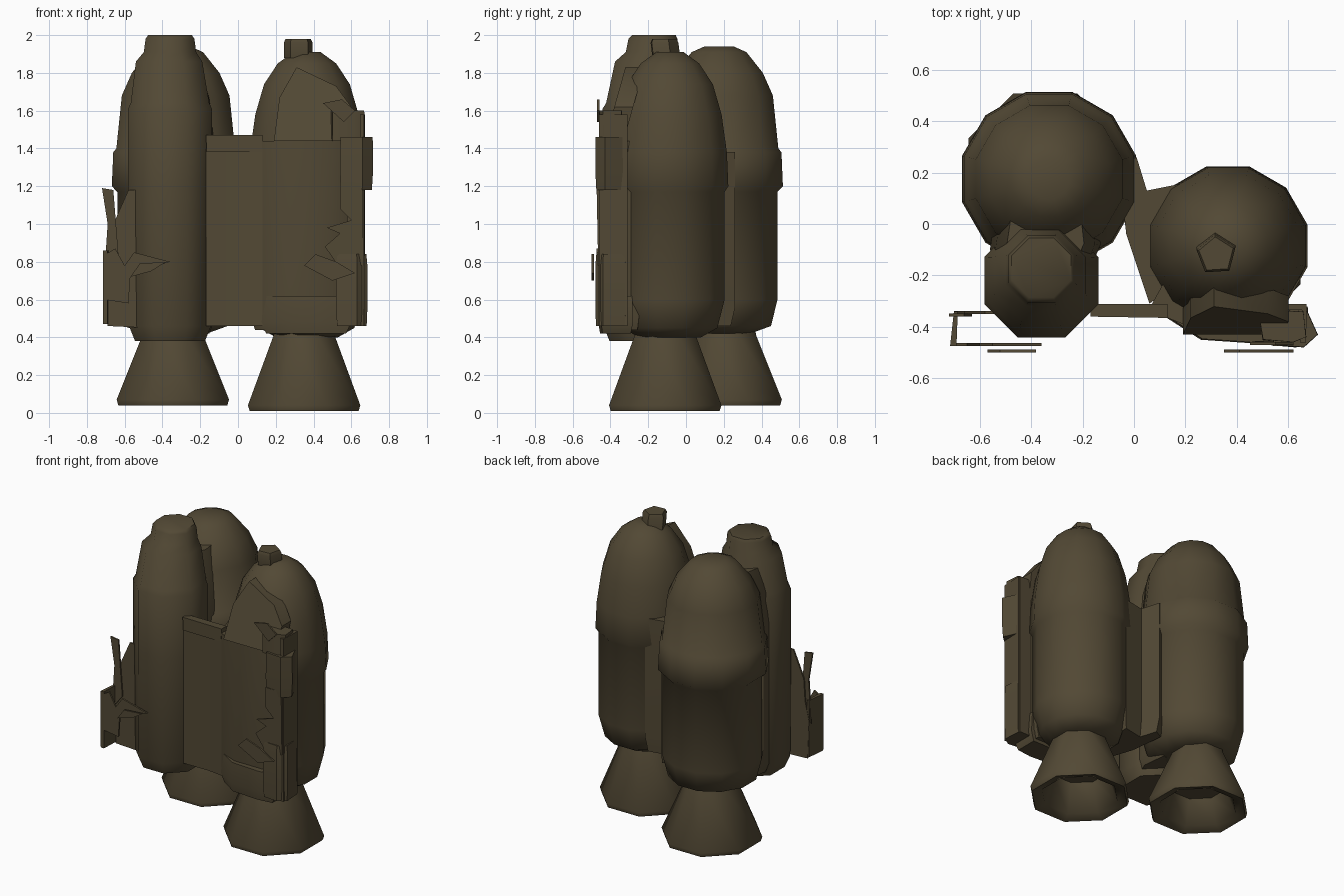
import bpy, bmesh, math

mat = bpy.data.materials.new("olive brown metal")
mat.diffuse_color = (0.085, 0.066, 0.035, 1)


def finish(name, bm, angle=40):
    bmesh.ops.recalc_face_normals(bm, faces=bm.faces)
    me = bpy.data.meshes.new(name)
    bm.to_mesh(me)
    bm.free()
    ob = bpy.data.objects.new(name, me)
    bpy.context.collection.objects.link(ob)
    me.materials.append(mat)
    bpy.ops.object.select_all(action='DESELECT')
    ob.select_set(True)
    bpy.context.view_layer.objects.active = ob
    bpy.ops.object.shade_smooth_by_angle(angle=math.radians(angle))
    return ob


def bridge_loops(bm, loops):
    """Skin a stack of vertex loops and close both ends."""
    n = len(loops[0])
    for a, b in zip(loops, loops[1:]):
        for i in range(n):
            j = (i + 1) % n
            bm.faces.new((a[i], a[j], b[j], b[i]))
    bm.faces.new(loops[0])
    bm.faces.new(loops[-1])


def loft(name, rings, n=10, turn=0.0, angle=55):
    """Stack of n-sided rings (x, y, z, radius)."""
    bm = bmesh.new()
    bridge_loops(bm, [[bm.verts.new((x + r * math.cos(2 * math.pi * (i + turn) / n),
                                     y + r * math.sin(2 * math.pi * (i + turn) / n), z))
                       for i in range(n)] for x, y, z, r in rings])
    return finish(name, bm, angle)


def tank(name, x, y, profile, turn):
    return loft(name, [(x, y, z, r) for z, r in profile], 12, turn, 60)


def nozzle(name, x, y, z, turn):
    """Flared bell with a hollow mouth."""
    return loft(name, [(x, y, 0.48, 0.16), (x, y, 0.41, 0.175), (x, y, z + 0.03, 0.322),
                       (x, y, z, 0.312), (x, y, z + 0.02, 0.245), (x, y, 0.22, 0.18)],
                8, turn, 60)


def prism(name, section, levels, angle=35):
    """Upright block from an xy section; levels are (z, scale about the centre)."""
    bm = bmesh.new()
    cx = sum(p[0] for p in section) / len(section)
    cy = sum(p[1] for p in section) / len(section)
    bridge_loops(bm, [[bm.verts.new((cx + (x - cx) * s, cy + (y - cy) * s, z))
                       for x, y in section] for z, s in levels])
    return finish(name, bm, angle)


def sheet(name, outline, y, lean=0.0, thick=0.012):
    """Torn metal sheet from an xz outline, leaning forward with height."""
    bm = bmesh.new()
    z0 = min(p[1] for p in outline)
    f = bm.faces.new([bm.verts.new((x, y - lean * (z - z0), z)) for x, z in outline])
    res = bmesh.ops.extrude_face_region(bm, geom=[f])
    for v in res["geom"]:
        if isinstance(v, bmesh.types.BMVert):
            v.co.y += thick
    return finish(name, bm, 30)


# Rear left main tank
tank("rear_left_tank", -0.33, 0.175,
     [(0.42, 0.17), (0.46, 0.285), (0.60, 0.32), (1.17, 0.32), (1.20, 0.35), (1.38, 0.342),
      (1.40, 0.325), (1.68, 0.295), (1.80, 0.24), (1.91, 0.15), (1.94, 0.08)], 0.5)
nozzle("rear_left_nozzle", -0.345, 0.21, 0.04, 0.5)

# Right main tank with its cap
tank("right_tank", 0.365, -0.085,
     [(0.40, 0.17), (0.45, 0.26), (0.60, 0.30), (1.17, 0.30), (1.20, 0.32), (1.38, 0.312),
      (1.58, 0.283), (1.74, 0.235), (1.85, 0.16), (1.91, 0.075)], 0.5)
nozzle("right_nozzle", 0.35, -0.11, 0.01, 0.5)
loft("right_tank_cap", [(0.32, -0.11, 1.88, 0.08), (0.32, -0.12, 1.96, 0.08),
                        (0.32, -0.12, 1.98, 0.07)], 5, 0.3, 40)

# Front left slim tank, tapering to a blunt top
loft("front_left_tank",
     [(-0.36, -0.22, 0.38, 0.20), (-0.36, -0.22, 0.46, 0.235), (-0.36, -0.22, 1.18, 0.24),
      (-0.36, -0.22, 1.61, 0.24), (-0.36, -0.215, 1.64, 0.225),
      (-0.365, -0.20, 1.86, 0.19), (-0.36, -0.18, 1.91, 0.15), (-0.36, -0.175, 1.98, 0.14),
      (-0.36, -0.17, 2.00, 0.125)], 8, 0.5)
prism("left_tank_joint", [(-0.56, -0.10), (-0.52, -0.20), (-0.18, -0.20), (-0.13, -0.08),
                          (-0.15, 0.1), (-0.53, 0.1)],
      [(0.42, 0.9), (0.48, 1), (1.45, 1), (1.66, 0.9), (1.82, 0.7)], 50)

# Webs joining the tanks
prism("front_bridge", [(-0.17, -0.35), (0.02, -0.35), (0.14, -0.365), (0.14, -0.33),
                       (-0.17, -0.32)], [(0.46, 1), (1.40, 1)], 50)
prism("bridge_lip", [(-0.17, -0.36), (0.13, -0.365), (0.13, -0.31), (-0.17, -0.31)],
      [(1.38, 0.97), (1.47, 1)])
prism("middle_web", [(-0.06, 0.22), (0.01, 0.26), (0.05, 0.13), (0.2, 0.16), (0.2, -0.2),
                     (0.06, -0.31), (-0.03, -0.04)], [(0.46, 0.9), (0.56, 1), (1.38, 1)])

# Right front pack hugging the tank, bulging at the bottom
prism("pack_core", [(0.07, -0.31), (0.13, -0.365), (0.27, -0.42), (0.50, -0.42),
                    (0.58, -0.38), (0.58, -0.25), (0.12, -0.22)],
      [(0.44, 0.92), (0.50, 1), (1.44, 1)], 55)
prism("pack_base", [(0.12, -0.36), (0.26, -0.45), (0.48, -0.465), (0.60, -0.45),
                    (0.60, -0.28), (0.14, -0.28)], [(0.42, 0.88), (0.48, 1), (0.62, 0.95)], 55)

# Open box on the right with a torn front
prism("box_back_wall", [(0.45, -0.335), (0.67, -0.335), (0.67, -0.31), (0.45, -0.31)],
      [(0.46, 1), (1.58, 1)])
prism("box_outer_wall", [(0.645, -0.46), (0.668, -0.46), (0.672, -0.32), (0.655, -0.32)],
      [(0.46, 1), (1.58, 1)])
prism("box_lower_bulge", [(0.52, -0.47), (0.63, -0.48), (0.685, -0.44), (0.675, -0.32),
                          (0.52, -0.31)], [(0.46, 0.95), (0.55, 1), (0.78, 1), (0.84, 0.93)])
prism("box_upper_bulge", [(0.54, -0.47), (0.66, -0.48), (0.715, -0.43), (0.67, -0.33),
                          (0.54, -0.31)], [(1.18, 0.93), (1.28, 1), (1.46, 0.98)])
prism("box_top_flap", [(0.50, -0.45), (0.62, -0.46), (0.67, -0.44), (0.66, -0.34),
                       (0.48, -0.33)], [(1.44, 1), (1.60, 0.98)])
sheet("torn_front_panel", [(0.53, 0.78), (0.46, 0.88), (0.54, 0.95), (0.47, 0.98),
                           (0.60, 1.02), (0.54, 1.08), (0.54, 1.22), (0.66, 1.22),
                           (0.66, 0.78)], -0.465, 0.02)
sheet("lower_shard", [(0.35, 0.78), (0.50, 0.70), (0.62, 0.74), (0.52, 0.80), (0.41, 0.84)],
      -0.50)
sheet("upper_shard", [(0.45, 1.64), (0.56, 1.54), (0.62, 1.60), (0.55, 1.66)], -0.47)
sheet("bent_top_panel", [(0.19, 1.44), (0.58, 1.44), (0.60, 1.62), (0.52, 1.73), (0.31, 1.83),
                         (0.22, 1.67)], -0.43, -0.28, 0.10)

# Left broken bracket
prism("bracket_outer_wall", [(-0.715, -0.475), (-0.69, -0.475), (-0.685, -0.34),
                             (-0.70, -0.34)], [(0.47, 0.97), (0.56, 1), (0.86, 1)])
sheet("bracket_back_wall", [(-0.69, 0.46), (-0.48, 0.45), (-0.48, 1.18), (-0.58, 1.18),
                            (-0.66, 1.00), (-0.67, 0.85), (-0.70, 0.72)], -0.35)
sheet("bracket_front_wall", [(-0.71, 0.60), (-0.58, 0.58), (-0.57, 0.72), (-0.49, 0.76),
                             (-0.36, 0.80), (-0.55, 0.85), (-0.60, 0.78), (-0.65, 0.87),
                             (-0.70, 0.84)], -0.475)
sheet("bracket_spike", [(-0.71, 0.70), (-0.63, 0.80), (-0.66, 1.18), (-0.72, 1.19),
                        (-0.69, 1.00)], -0.36)
sheet("bracket_shard", [(-0.57, 0.72), (-0.46, 0.75), (-0.38, 0.80), (-0.52, 0.79)], -0.50)
